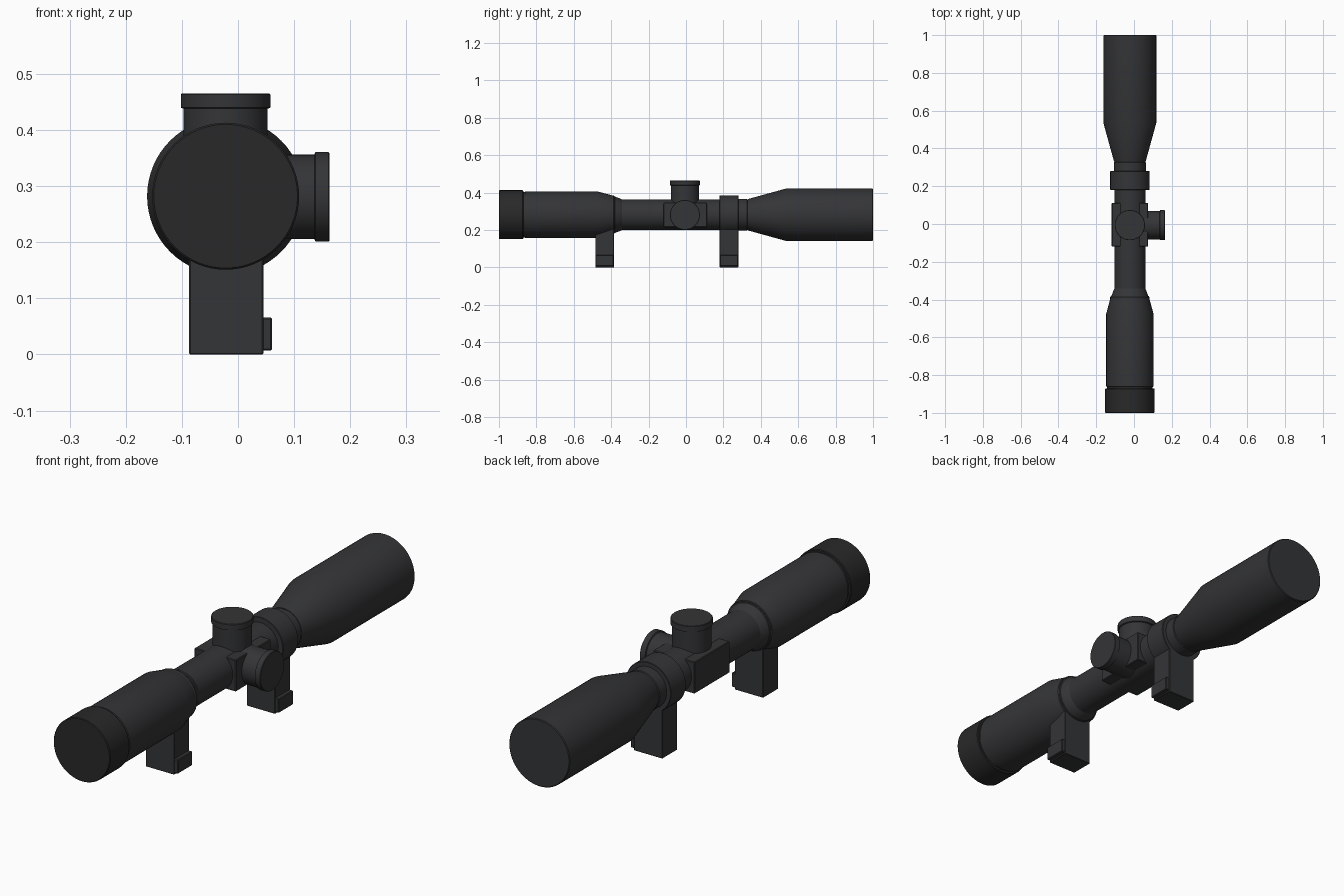
import bpy, math
from mathutils import Matrix, Vector
import bmesh

if "Cube" in bpy.data.objects:
    bpy.data.objects.remove(bpy.data.objects["Cube"])

CX, CZ = -0.022, 0.282      # optical axis


def material(name, color):
    m = bpy.data.materials.new(name)
    m.diffuse_color = (*color, 1)
    m.use_nodes = True
    m.node_tree.nodes["Principled BSDF"].inputs["Base Color"].default_value = m.diffuse_color
    return m


BODY = material("dark_grey", (0.034, 0.035, 0.037))
RUBBER = material("black_rubber", (0.022, 0.022, 0.022))


def finish(name, bm, mat):
    bmesh.ops.recalc_face_normals(bm, faces=bm.faces)
    me = bpy.data.meshes.new(name)
    bm.to_mesh(me)
    bm.free()
    me.materials.append(mat)
    ob = bpy.data.objects.new(name, me)
    bpy.context.collection.objects.link(ob)
    bpy.ops.object.select_all(action='DESELECT')
    ob.select_set(True)
    bpy.context.view_layer.objects.active = ob
    return ob


def lathe(name, profile, axis, origin, mat=BODY, seg=64):
    """Closed turned part: profile is (distance along axis, radius)."""
    bm = bmesh.new()
    rot = Vector((0, 0, 1)).rotation_difference(Vector(axis)).to_matrix()
    rings = []
    for t, r in profile:
        rings.append([bm.verts.new(rot @ Vector((r * math.cos(a), r * math.sin(a), t)) + Vector(origin))
                      for a in (2 * math.pi * i / seg for i in range(seg))])
    for a, b in zip(rings, rings[1:]):
        for i in range(seg):
            j = (i + 1) % seg
            bm.faces.new((a[i], a[j], b[j], b[i]))
    bm.faces.new(rings[0])
    bm.faces.new(rings[-1])
    ob = finish(name, bm, mat)
    bpy.ops.object.shade_smooth_by_angle(angle=math.radians(25))
    return ob


def box(name, lo, hi, bevel=0.003):
    lo, hi = Vector(lo), Vector(hi)
    bm = bmesh.new()
    bmesh.ops.create_cube(bm, size=1, matrix=Matrix.Translation((lo + hi) / 2) @ Matrix.Diagonal((*(hi - lo), 1)))
    ob = finish(name, bm, BODY)
    mod = ob.modifiers.new("edge", 'BEVEL')
    mod.width = bevel
    mod.segments = 1
    return ob


Y = (0, 1, 0)
AXIS = (CX, 0, CZ)

# Rubber eyecup
lathe("eyecup", [(-1, 0.128), (-0.997, 0.131), (-0.873, 0.131), (-0.87, 0.128)], Y, AXIS, RUBBER)
# Eyepiece housing with groove and stepped taper
lathe("eyepiece", [(-0.88, 0.121), (-0.862, 0.121), (-0.86, 0.125), (-0.475, 0.125),
                   (-0.382, 0.1), (-0.38, 0.097), (-0.345, 0.084), (-0.34, 0.08)], Y, AXIS)
# Main tube and the collar in front of the forward ring
lathe("main_tube", [(-0.4, 0.082), (0.36, 0.082)], Y, AXIS)
lathe("front_collar", [(0.27, 0.085), (0.325, 0.085), (0.328, 0.082)], Y, AXIS)
# Objective bell
lathe("objective_bell", [(0.332, 0.084), (0.535, 0.14), (0.997, 0.14), (1, 0.137)], Y, AXIS)

# Turret saddle
box("turret_saddle", (CX - 0.096, -0.12, 0.215), (CX + 0.096, 0.112, 0.347))

# Elevation and windage turrets
turret = [(0, 0.075), (0.156, 0.075), (0.158, 0.08), (0.181, 0.08), (0.183, 0.078)]
lathe("elevation_turret", turret, (0, 0, 1), (CX, -0.006, CZ))
lathe("windage_turret", [(t + 0.002, r) for t, r in turret], (1, 0, 0), (CX, -0.006, CZ - 0.001))

# Mounting rings, posts and clamp plates
for side, y0 in (("rear", -0.485), ("front", 0.18)):
    y1 = y0 + 0.1
    lathe(side + "_ring", [(y0, 0.102), (y0 + 0.002, 0.104), (y1 - 0.002, 0.104), (y1, 0.102)], Y, AXIS)
    box(side + "_post", (-0.087, y0, 0), (0.045, y1, CZ - 0.05), 0.002)
    box(side + "_clamp", (0.04, y0 + 0.002, 0.007), (0.061, y1 - 0.002, 0.066))
